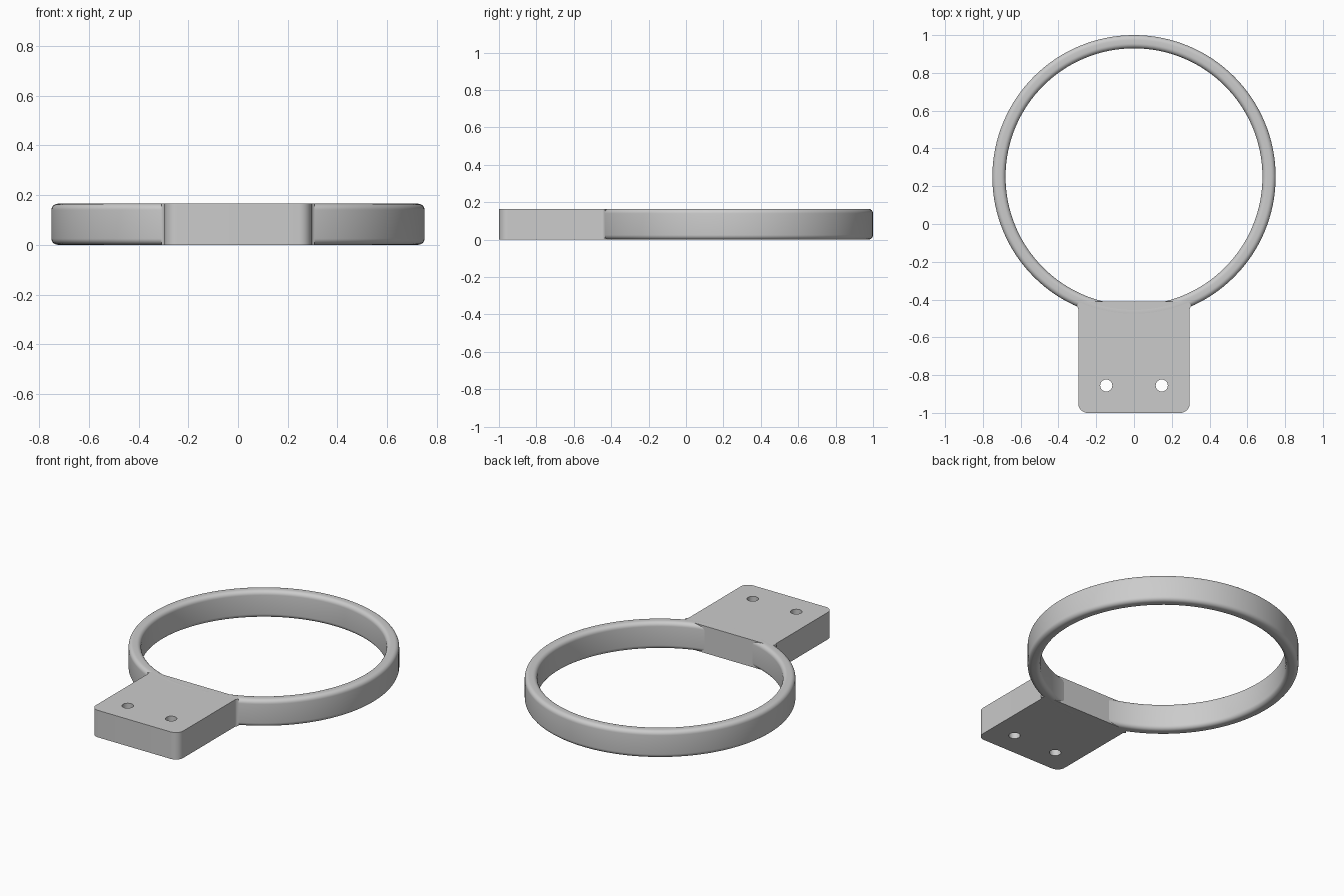
import bpy, bmesh
from math import sin, cos, pi, sqrt, atan2, radians
from mathutils import Matrix

if "Cube" in bpy.data.objects:
    bpy.data.objects.remove(bpy.data.objects["Cube"])

HEIGHT = 0.165
RING_Y, OUTER, INNER, EDGE = 0.25, 0.75, 0.68, 0.025
HALF_W, FRONT, BACK = 0.295, -1.0, -0.41
CORNER, FILLET = 0.05, 0.02
HOLE_X, HOLE_Y, HOLE_R = 0.147, -0.855, 0.032

grey = bpy.data.materials.new("grey plastic")
grey.use_nodes = True
grey.diffuse_color = (0.6, 0.6, 0.6, 1)
grey.node_tree.nodes["Principled BSDF"].inputs["Base Color"].default_value = (0.6, 0.6, 0.6, 1)


def arc(cx, cy, r, start, end, steps):
    """Points along an arc, angles in radians."""
    return [(cx + r * cos(start + (end - start) * i / steps),
             cy + r * sin(start + (end - start) * i / steps)) for i in range(steps + 1)]


def finish(obj):
    obj.data.materials.clear()
    obj.data.materials.append(grey)
    bpy.ops.object.select_all(action='DESELECT')
    obj.select_set(True)
    bpy.context.view_layer.objects.active = obj
    bpy.ops.object.shade_smooth_by_angle(angle=radians(30))


# Ring: rounded rectangle section spun about its centre
section = []
for cx, cz, a in ((OUTER - EDGE, EDGE, -pi / 2), (OUTER - EDGE, HEIGHT - EDGE, 0),
                  (INNER + EDGE, HEIGHT - EDGE, pi / 2), (INNER + EDGE, EDGE, pi)):
    section += arc(cx, cz, EDGE, a, a + pi / 2, 6)
bm = bmesh.new()
verts = [bm.verts.new((x, 0, z)) for x, z in section]
edges = [bm.edges.new((v, verts[i - 1])) for i, v in enumerate(verts)]
bmesh.ops.spin(bm, geom=verts + edges, cent=(0, 0, 0), axis=(0, 0, 1),
               angle=2 * pi, steps=128, use_merge=True)
bmesh.ops.remove_doubles(bm, verts=bm.verts, dist=1e-5)
bmesh.ops.recalc_face_normals(bm, faces=bm.faces)
bmesh.ops.transform(bm, matrix=Matrix.Translation((0, RING_Y, 0)), verts=bm.verts)
mesh = bpy.data.meshes.new("ring")
bm.to_mesh(mesh)
bm.free()
ring = bpy.data.objects.new("ring", mesh)
bpy.context.collection.objects.link(ring)
finish(ring)

# Mounting plate outline: rounded front corner, fillet into the ring, straight back
fx = HALF_W + FILLET
drop = sqrt((OUTER + FILLET) ** 2 - fx ** 2)
right = arc(HALF_W - CORNER, FRONT + CORNER, CORNER, -pi / 2, 0, 10)
right += arc(fx, RING_Y - drop, FILLET, pi, atan2(drop, -fx), 6)
right.append((HALF_W - 0.01, BACK))
outline = right + [(-x, y) for x, y in reversed(right)]
holes = [arc(s * HOLE_X, HOLE_Y, HOLE_R, 0, 2 * pi, 32)[:-1] for s in (-1, 1)]

# Filled flat curve, extruded to full height, with two screw holes
curve = bpy.data.curves.new("mounting_plate", 'CURVE')
curve.dimensions = '2D'
curve.fill_mode = 'BOTH'
curve.extrude = HEIGHT / 2
for loop in [outline] + holes:
    spline = curve.splines.new('POLY')
    spline.points.add(len(loop) - 1)
    for p, (x, y) in zip(spline.points, loop):
        p.co = (x, y, 0, 1)
    spline.use_cyclic_u = True
plate = bpy.data.objects.new("mounting_plate", curve)
bpy.context.collection.objects.link(plate)
bpy.ops.object.select_all(action='DESELECT')
plate.select_set(True)
bpy.context.view_layer.objects.active = plate
bpy.ops.object.convert(target='MESH')
plate = bpy.context.view_layer.objects.active
bm = bmesh.new()
bm.from_mesh(plate.data)
bmesh.ops.remove_doubles(bm, verts=bm.verts, dist=1e-5)
bmesh.ops.recalc_face_normals(bm, faces=bm.faces)
bmesh.ops.translate(bm, vec=(0, 0, HEIGHT / 2), verts=bm.verts)
bm.to_mesh(plate.data)
bm.free()
finish(plate)
